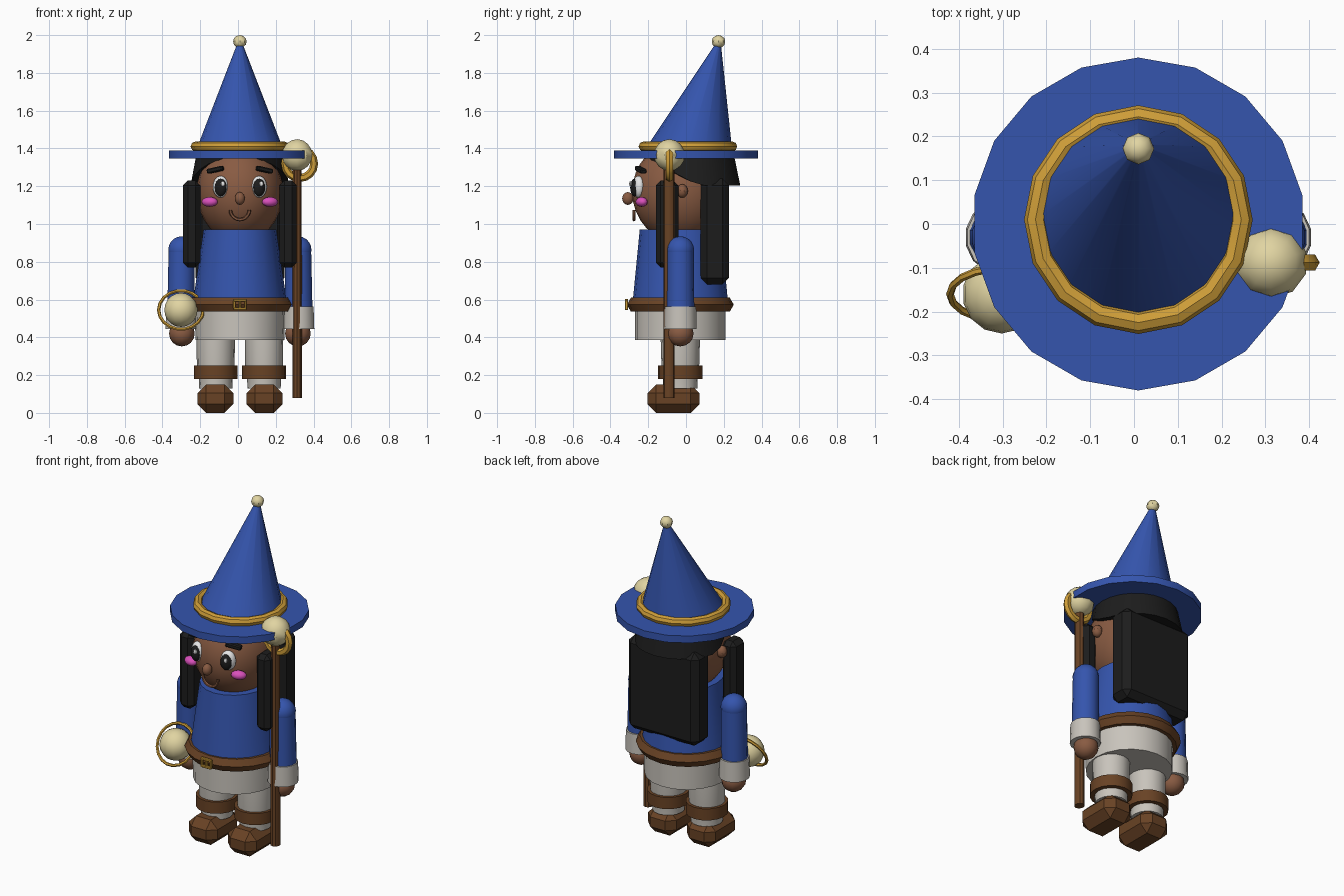
import bpy, bmesh, math
from mathutils import Matrix, Vector

if "Cube" in bpy.data.objects:
    bpy.data.objects.remove(bpy.data.objects["Cube"])

CX, CY = 0.01, -0.03      # body axis


def mat(name, r, g, b):
    m = bpy.data.materials.new(name)
    m.diffuse_color = (r, g, b, 1)
    m.use_nodes = True
    m.node_tree.nodes["Principled BSDF"].inputs["Base Color"].default_value = m.diffuse_color
    return m


BLUE = mat("robe_blue", 0.035, 0.09, 0.42)
GOLD = mat("gold", 0.62, 0.34, 0.04)
CREAM = mat("cream", 0.75, 0.66, 0.36)
BROWN = mat("leather_brown", 0.14, 0.055, 0.018)
SKIN = mat("skin", 0.25, 0.105, 0.055)
GREY = mat("cloth_grey", 0.58, 0.55, 0.5)
BLACK = mat("hair_black", 0.012, 0.012, 0.012)
PINK = mat("cheek_pink", 0.7, 0.08, 0.5)
WHITE = mat("eye_white", 0.85, 0.85, 0.85)


def finish(name, bm, material, smooth=True):
    me = bpy.data.meshes.new(name)
    bmesh.ops.recalc_face_normals(bm, faces=bm.faces)
    bm.to_mesh(me)
    bm.free()
    me.materials.append(material)
    ob = bpy.data.objects.new(name, me)
    bpy.context.collection.objects.link(ob)
    if smooth:
        bpy.ops.object.select_all(action='DESELECT')
        ob.select_set(True)
        bpy.context.view_layer.objects.active = ob
        bpy.ops.object.shade_smooth_by_angle(angle=math.radians(35))
    return ob


def lathe(name, material, rings, n=18, start=90, smooth=True):
    """Capped loft through rings of (x, y, z, rx, ry)."""
    bm = bmesh.new()
    loops = []
    for x, y, z, rx, ry in rings:
        loops.append([bm.verts.new((x + rx * math.cos(a), y + ry * math.sin(a), z))
                      for a in [math.radians(start) + i * math.tau / n for i in range(n)]])
    for lo, hi in zip(loops, loops[1:]):
        for i in range(n):
            j = (i + 1) % n
            bm.faces.new((lo[i], lo[j], hi[j], hi[i]))
    bm.faces.new(loops[0][::-1])
    bm.faces.new(loops[-1])
    return finish(name, bm, material, smooth)


def ball(name, material, c, r, u=16, v=10, rot=None, smooth=True):
    bm = bmesh.new()
    bmesh.ops.create_uvsphere(bm, u_segments=u, v_segments=v, radius=1)
    m = Matrix.Translation(c) @ (rot or Matrix()) @ Matrix.Diagonal((*r, 1))
    bm.transform(m)
    return finish(name, bm, material, smooth)


def block(name, material, c, size, bevel=0.0, rot=None):
    bm = bmesh.new()
    bmesh.ops.create_cube(bm, size=1)
    bm.transform(Matrix.Diagonal((*size, 1)))
    if bevel:
        bmesh.ops.bevel(bm, geom=bm.edges[:], offset=bevel, segments=1, affect='EDGES')
    bm.transform(Matrix.Translation(c) @ (rot or Matrix()))
    return finish(name, bm, material, False)


def ring(name, material, c, R, r, n=16, k=8, rot=None, arc=(0, 360)):
    """Torus, or an open arc of one, lying in the local XY plane."""
    bm = bmesh.new()
    closed = arc[1] - arc[0] >= 360
    count = n if closed else n + 1
    loops = []
    for i in range(count):
        a = math.radians(arc[0] + (arc[1] - arc[0]) * i / n)
        loops.append([bm.verts.new(((R + r * math.cos(b)) * math.cos(a),
                                    (R + r * math.cos(b)) * math.sin(a), r * math.sin(b)))
                      for b in [j * math.tau / k for j in range(k)]])
    pairs = list(zip(loops, loops[1:])) + ([(loops[-1], loops[0])] if closed else [])
    for p, q in pairs:
        for j in range(k):
            bm.faces.new((p[j], q[j], q[(j + 1) % k], p[(j + 1) % k]))
    if not closed:
        bm.faces.new(loops[0])
        bm.faces.new(loops[-1])
    bm.transform(Matrix.Translation(c) @ (rot or Matrix()))
    return finish(name, bm, material)


RX = lambda d: Matrix.Rotation(math.radians(d), 4, 'X')
RY = lambda d: Matrix.Rotation(math.radians(d), 4, 'Y')
RZ = lambda d: Matrix.Rotation(math.radians(d), 4, 'Z')

# Hat: brim, leaning cone, gold band, tip ball
lathe("hat_brim", BLUE, [(CX, 0, 1.348, .38, .38), (CX, 0, 1.39, .38, .38)])
lathe("hat_cone", BLUE, [(CX, .011, 1.385, .234, .234), (CX, .172, 1.96, .012, .012)], n=16)
ring("hat_band", GOLD, (CX, .01, 1.411), .235, .026, rot=RZ(90))
ball("hat_tip", CREAM, (CX, .172, 1.966), (.036, .036, .034), 8, 6)

# Head, nose, mouth
ball("head", SKIN, (CX, CY, 1.17), (.228, .255, .27), 24, 16)
ball("nose", SKIN, (CX, -.308, 1.135), (.027, .03, .034), 12, 8)
ring("mouth", SKIN, (CX, -.276, 1.073), .05, .009, n=10, k=6, rot=RX(90), arc=(180, 360))

# Paired face parts
for s, side in ((-1, "left"), (1, "right")):
    ex = CX + s * .102
    turn = RZ(s * 20)
    ball("eye_" + side, WHITE, (ex, -.252, 1.197), (.043, .03, .058), 16, 10, turn)
    ball("pupil_" + side, BLACK, (ex, -.272, 1.193), (.033, .022, .047), 14, 8, turn)
    ball("eye_glint_" + side, WHITE, (ex + .012, -.293, 1.213), (.012, .008, .014), 8, 6)
    ball("cheek_" + side, PINK, (CX + s * .16, -.235, 1.117), (.044, .03, .026), 14, 8, turn)
    block("brow_" + side, BLACK, (CX + s * .13, -.24, 1.287), (.09, .035, .026), .006,
          RZ(s * 22) @ RY(s * 12))
    ball("ear_" + side, SKIN, (CX + s * .235, -.02, 1.175), (.03, .03, .036), 10, 8)

# Hair cap: its lower edge climbs from nape to forehead
bm = bmesh.new()
N = 24
lower, upper = [], []
for i in range(N):
    a = math.tau * i / N
    c, s = math.cos(a), math.sin(a)
    t = min(max((s + .75) / .9, 0), 1)
    z = 1.325 - .12 * t
    flare = .03 * t
    lower.append(bm.verts.new((CX + (.232 + flare) * c, .025 + (.235 + flare * .9) * s, z)))
    upper.append(bm.verts.new((CX + .232 * c, .02 + .235 * s, 1.36)))
for i in range(N):
    j = (i + 1) % N
    bm.faces.new((lower[i], lower[j], upper[j], upper[i]))
bm.faces.new(upper)
bm.faces.new(lower[::-1])
finish("hair_cap", bm, BLACK)

# Long hair behind and side locks
block("back_hair", BLACK, (CX, .152, .96), (.47, .15, .56), .035)
for s, side in ((-1, "left"), (1, "right")):
    block("hair_lock_" + side, BLACK, (CX + s * .255, -.1, 1.0), (.092, .12, .46), .026)

# Torso, skirt, belt and buckle
lathe("torso", BLUE, [(CX, CY, .56, .252, .255), (CX, CY, .97, .193, .215)], n=20)
lathe("tunic_skirt", GREY, [(CX, CY, .387, .235, .24), (CX, CY, .57, .24, .24)], n=20)
ring("belt", BROWN, (CX, CY, .573), .24, .043, n=20, k=6, rot=RZ(90))
for dz in (-.022, .022):
    block("buckle_bar", GOLD, (CX, -.315, .574 + dz), (.07, .018, .014), .003)
for dx in (-.03, 0, .03):
    block("buckle_post", GOLD, (CX + dx, -.315, .574), (.012, .016, .044), .003)

# Arms and legs
for s, side in ((-1, "left"), (1, "right")):
    x = CX + s * .312
    lathe("sleeve_" + side, BLUE, [(x, CY, .55, .074, .074), (x - s * .004, CY, .865, .071, .071)], n=14)
    ball("shoulder_" + side, BLUE, (x - s * .004, CY, .862), (.073, .073, .073), 14, 10)
    lathe("cuff_" + side, GREY, [(x, CY, .443, .084, .086), (x, CY, .562, .08, .084)], n=14)
    ball("hand_" + side, SKIN, (x - s * .005, CY, .42), (.068, .07, .068), 12, 8)
    lx = CX + s * .128
    lathe("leg_" + side, GREY, [(lx, CY, .13, .088, .09), (lx, CY, .19, .09, .092),
                                (lx, CY, .25, .1, .1), (lx, CY, .42, .102, .105)], n=16)
    lathe("boot_strap_" + side, BROWN, [(lx, CY, .18, .116, .118), (lx, CY, .25, .116, .118)], n=16)
    block("shoe_" + side, BROWN, (lx + s * .002, -.067, .075), (.19, .275, .15), .046)

# Orb with a tilted ring beside the left hand
orb = Vector((-.302, -.16, .545))
ball("hand_orb", CREAM, orb, (.09, .09, .09), 14, 10)
ring("hand_orb_ring", GOLD, orb, .118, .009, n=18, k=6, rot=RX(60))

# Staff with orb and ring
lathe("staff", BROWN, [(.313, -.09, .08, .027, .03), (.313, -.09, 1.3, .025, .028)], n=10)
ball("staff_orb", CREAM, (.313, -.088, 1.365), (.084, .082, .084), 10, 8)
ring("staff_ring", GOLD, (.326, -.088, 1.32), .077, .021, n=16, k=6, rot=RX(90))
